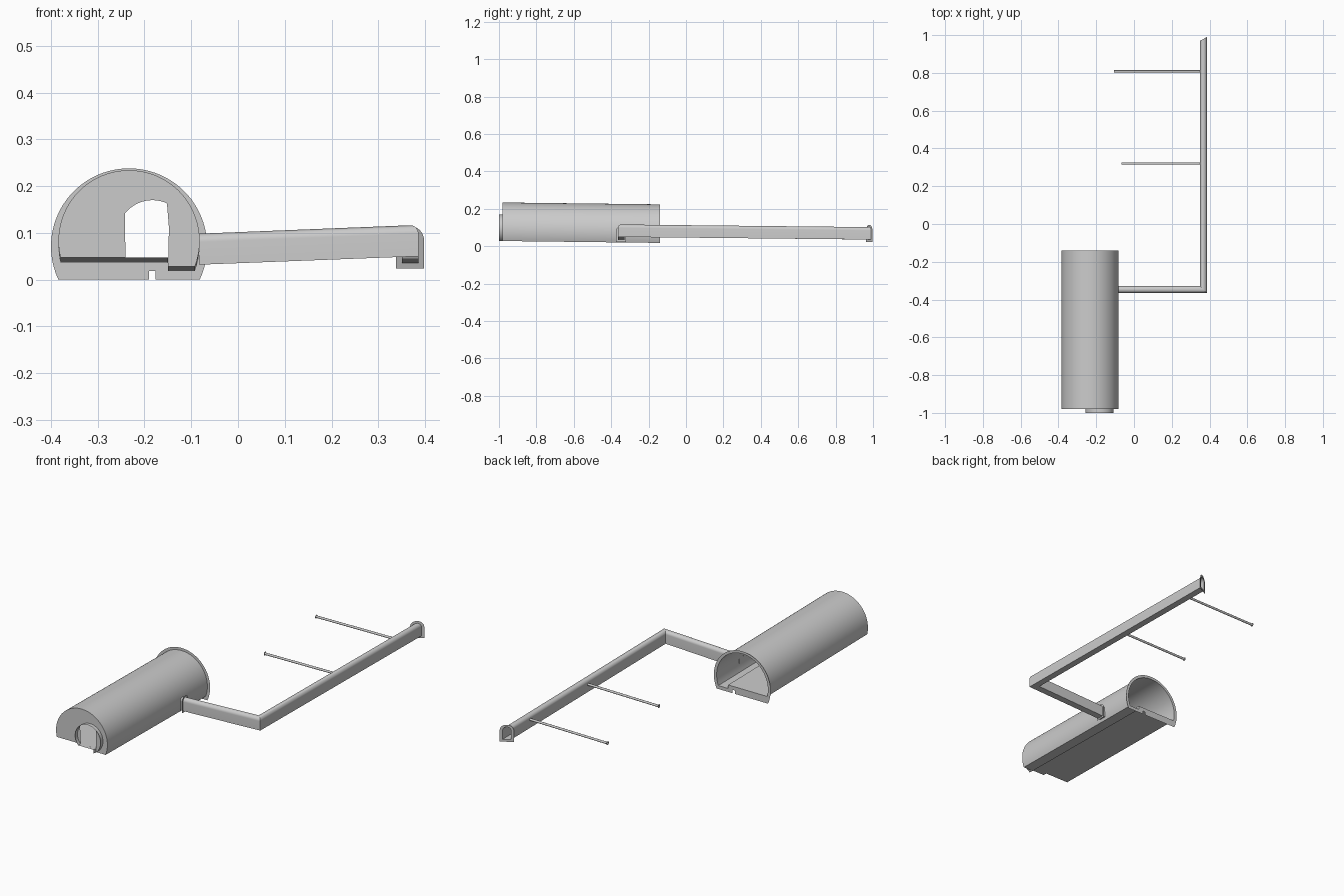
import bpy, bmesh, math
from mathutils import Vector

if "Cube" in bpy.data.objects:
    bpy.data.objects.remove(bpy.data.objects["Cube"])


def finish(bm, name, weld=True):
    if weld:
        bmesh.ops.remove_doubles(bm, verts=bm.verts, dist=1e-5)
    bmesh.ops.recalc_face_normals(bm, faces=bm.faces)
    me = bpy.data.meshes.new(name)
    bm.to_mesh(me)
    bm.free()
    ob = bpy.data.objects.new(name, me)
    bpy.context.collection.objects.link(ob)
    ob.select_set(True)
    bpy.context.view_layer.objects.active = ob
    return ob


def loft(name, loops):
    """Skin a list of closed loops with quads, ends left open."""
    bm = bmesh.new()
    rings = [[bm.verts.new(p) for p in loop] for loop in loops]
    for a, b in zip(rings, rings[1:]):
        n = len(a)
        for i in range(n):
            bm.faces.new((a[i], a[(i + 1) % n], b[(i + 1) % n], b[i]))
    return finish(bm, name)


def flat_rim(name, outer, inner):
    """Flat sheet between two closed loops."""
    bm = bmesh.new()
    edges = []
    for loop in (outer, inner):
        vs = [bm.verts.new(p) for p in loop]
        edges += [bm.edges.new((vs[i - 1], vs[i])) for i in range(len(vs))]
    normal = (Vector(outer[0]) - Vector(outer[len(outer) // 3])).cross(
        Vector(outer[0]) - Vector(outer[2 * len(outer) // 3]))
    bmesh.ops.triangle_fill(bm, edges=edges, use_beauty=True, normal=normal)
    return finish(bm, name, False)


def arc(cx, cz, r, a0, a1, n):
    return [(cx + r * math.cos(math.radians(a0 + (a1 - a0) * i / n)),
             cz + r * math.sin(math.radians(a0 + (a1 - a0) * i / n))) for i in range(n + 1)]


def place(pts, y, dz=0):
    return [(x, y, z + dz) for x, z in pts]


# main vault: arched hollow tube with flat floor and a side gutter
CX, CZ, R = -0.233, 0.083, 0.151
FLOOR, GUTTER, STEP = 0.047, 0.028, -0.15
FRONT, BACK, DROP = -0.98, -0.14, -0.01
vault_arc = arc(CX, CZ, R, math.degrees(math.asin((GUTTER - CZ) / R)),
                180 + math.degrees(math.asin((CZ - FLOOR) / R)), 48)
vault = vault_arc + [(STEP, FLOOR), (STEP, GUTTER)]
loft("vault", [place(vault, FRONT), place(vault, BACK, DROP)])

# front spout and the end wall around it
hole = arc(-0.183, 0.095, 0.075, -63.3, 219.8, 40)
spout = hole + [(STEP, FLOOR)]
loft("spout", [place(spout, -1.0), place(spout, FRONT)])
bm = bmesh.new()
face = bm.faces.new([bm.verts.new(p) for p in place(vault_arc + hole[::-1], FRONT)])
bmesh.ops.triangulate(bm, faces=[face])
finish(bm, "front_wall")

# back rim with a drain slot in its foot
foot = math.degrees(math.asin(0.071 / 0.167))
rim = arc(CX, 0.071, 0.167, -foot, 180 + foot, 48) + [
    (-0.19, 0), (-0.19, 0.018), (-0.176, 0.018), (-0.176, 0)]
flat_rim("back_rim", place(rim, BACK), place(vault, BACK, DROP))


# side gallery: arched channel swept round a mitred corner
def gallery(grow=0.0):
    w = 0.0178 + grow
    return [(w, -grow), *arc(0, 0.0485, w, 0, 180, 16), (-w, -grow)]


def section(pos, side, grow=0.0):
    o, s = Vector(pos), Vector(side)
    return [o + s * u + Vector((0, 0, v)) for u, v in gallery(grow)]


start, corner, end = (-0.083, -0.347, 0.032), (0.368, -0.347, 0.05), (0.368, 0.98, 0.036)
skew = (1, 0.57, 0)
loft("side_gallery", [section(start, (0, -1, 0)), section(corner, (1, -1, 0)), section(end, skew)])
flat_rim("gallery_end_rim", section(end, skew, 0.012), section(end, skew))
joint = (-0.068, -0.347, 0.0325)
flat_rim("gallery_joint_rim", section(joint, (0, -1, 0), 0.009), section(joint, (0, -1, 0)))

# two thin pipes leaving the gallery, each with a flat end rim
for name, x, y in (("near_pipe", -0.065, 0.32), ("far_pipe", -0.105, 0.808)):
    def ring(px, z, r):
        return [(px, y + a, b) for a, b in arc(0, z, r, 0, 345, 23)]
    loft(name, [ring(x, 0.077, 0.006), ring(0.351, 0.082, 0.006)])
    flat_rim(name + "_rim", ring(x, 0.077, 0.010), ring(x, 0.077, 0.006))

bpy.ops.object.shade_smooth_by_angle(angle=math.radians(30))
